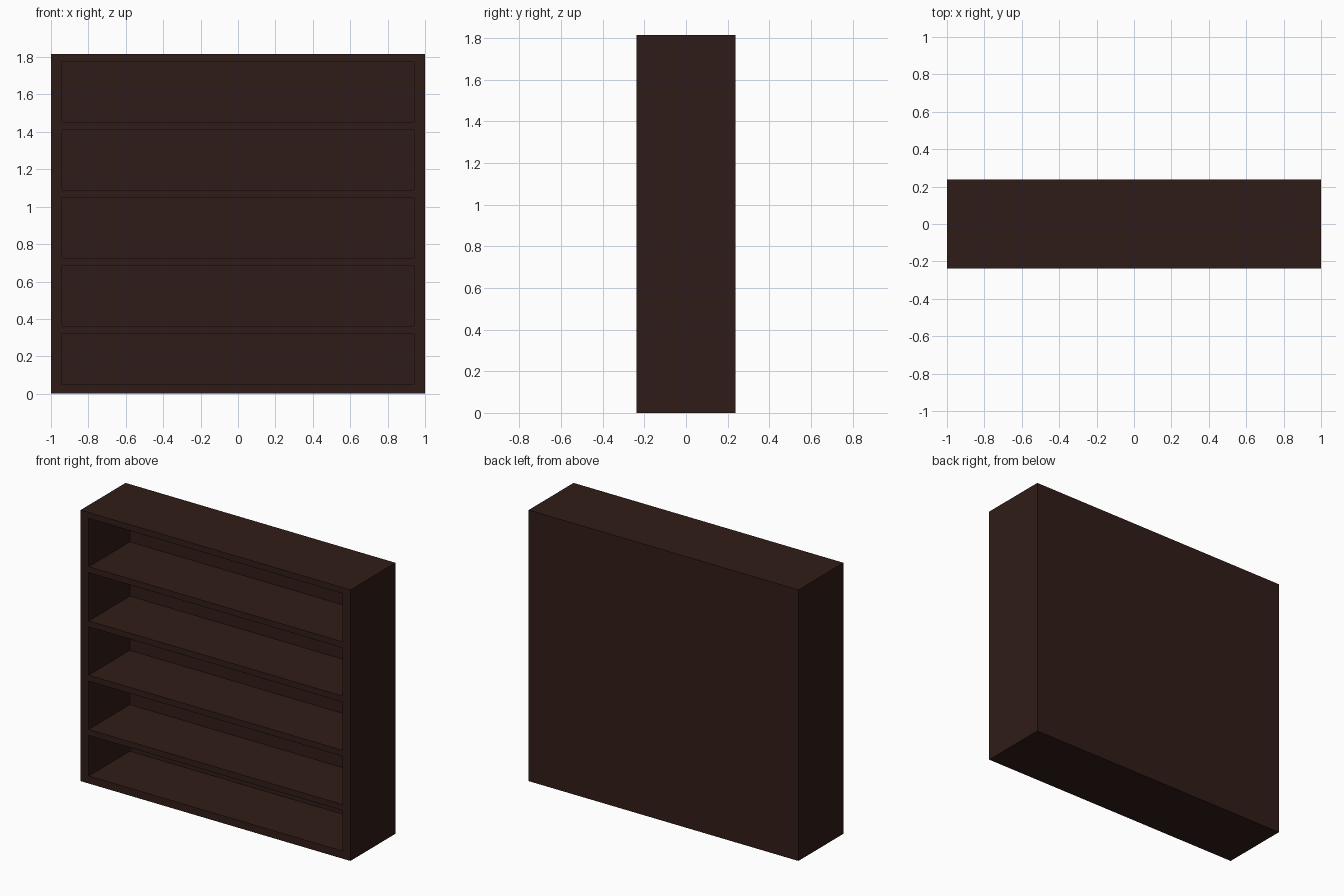
import bpy

if "Cube" in bpy.data.objects:
    bpy.data.objects.remove(bpy.data.objects["Cube"])

W, D, H = 2.0, 0.476, 1.816   # overall size
SIDE = 0.06                   # side panel thickness
BOARD = 0.04                  # shelf, top and back thickness
BASE = 0.05                   # bottom board thickness

wood = bpy.data.materials.new("dark_wood")
wood.diffuse_color = (0.03, 0.012, 0.009, 1)
wood.use_nodes = True
wood.node_tree.nodes["Principled BSDF"].inputs["Base Color"].default_value = wood.diffuse_color


def board(name, x, y, z):
    """Box spanning the given (min, max) ranges."""
    lo, hi = zip(x, y, z)
    bpy.ops.mesh.primitive_cube_add(size=1)
    ob = bpy.context.object
    ob.name = name
    for v in ob.data.vertices:
        v.co = [l + (c + 0.5) * (h - l) for c, l, h in zip(v.co, lo, hi)]
    ob.data.materials.append(wood)
    return ob


full_depth = (-D / 2, D / 2)
inner_x = (-W / 2 + SIDE, W / 2 - SIDE)
inner_y = (-D / 2, D / 2 - BOARD)

# Side panels
board("left_side", (-W / 2, inner_x[0]), full_depth, (0, H))
board("right_side", (inner_x[1], W / 2), full_depth, (0, H))

# Top, bottom and back
board("top_board", inner_x, full_depth, (H - BOARD, H))
board("bottom_board", inner_x, full_depth, (0, BASE))
board("back_panel", inner_x, (inner_y[1], D / 2), (BASE, H - BOARD))

# Evenly spaced shelves
for i in range(4):
    z = 0.322 + i * 0.3635
    board(f"shelf_{i + 1}", inner_x, inner_y, (z, z + BOARD))
